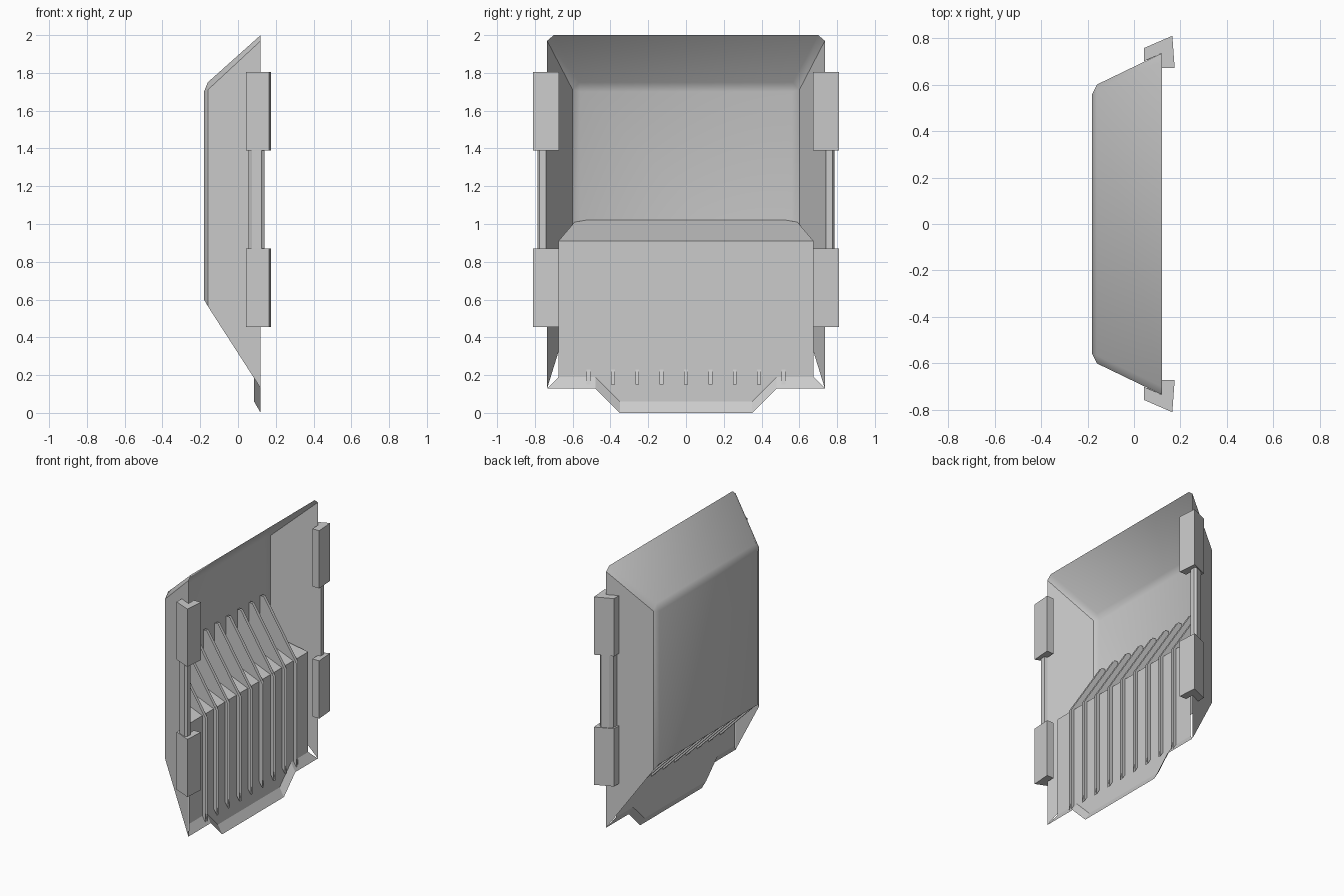
import bpy, bmesh

if "Cube" in bpy.data.objects:
    bpy.data.objects.remove(bpy.data.objects["Cube"])


def make(name, faces, smooth=False):
    """Build an object from a list of polygons given as 3D points."""
    bm = bmesh.new()
    for f in faces:
        bm.faces.new([bm.verts.new(p) for p in f])
    bmesh.ops.remove_doubles(bm, verts=bm.verts, dist=0.0005)
    bmesh.ops.recalc_face_normals(bm, faces=bm.faces)
    me = bpy.data.meshes.new(name)
    bm.to_mesh(me)
    bm.free()
    ob = bpy.data.objects.new(name, me)
    bpy.context.collection.objects.link(ob)
    if smooth:
        bpy.ops.object.select_all(action='DESELECT')
        ob.select_set(True)
        bpy.context.view_layer.objects.active = ob
        bpy.ops.object.shade_smooth_by_angle(angle=0.6)
    return ob


def strips(rings):
    """Quads between neighbouring open outlines."""
    out = []
    for a, b in zip(rings, rings[1:]):
        for i in range(len(a) - 1):
            quad = []
            for p in (a[i], a[i + 1], b[i + 1], b[i]):
                if p not in quad:
                    quad.append(p)
            if len(quad) > 2:
                out.append(quad)
    return out


def mirrored(x, half):
    """Half outline (y, z) mirrored over y into a full open outline at x."""
    return [(x, y, z) for y, z in half] + [(x, -y, z) for y, z in reversed(half)]


def prism(profile, z0, z1):
    lo = [(x, y, z0) for x, y in profile]
    hi = [(x, y, z1) for x, y in profile]
    n = len(lo)
    return [lo, hi] + [[lo[i], lo[(i + 1) % n], hi[(i + 1) % n], hi[i]] for i in range(n)]


# Outer pan: back plate, softened edge and flared walls, open at the bottom
back = mirrored(-0.18, [(0.56, 0.60), (0.56, 1.70), (0.56, 1.70)])
mid = mirrored(-0.16, [(0.60, 0.565), (0.60, 1.71), (0.565, 1.75)])
rim = mirrored(0.12, [(0.735, 0.13), (0.735, 1.97), (0.70, 2.0)])
plate = [back[0], back[1], back[4], back[5]]
make("outer_pan", strips([back, mid, rim]) + [plate], smooth=True)

# Lower front panel with its sloping shelf and flared lip
inner = mirrored(0.085, [(0.675, 0.91), (0.675, 0.19), (0.48, 0.19), (0.35, 0.06)])
outer = mirrored(0.12, [(0.735, 0.13), (0.48, 0.13), (0.35, 0.0)])
shelf = mirrored(0.085, [(0.675, 0.91)])
shelf = [shelf[0], (-0.16, 0.59, 1.01), (-0.18, 0.53, 1.02),
         (-0.18, -0.53, 1.02), (-0.16, -0.59, 1.01), shelf[1]]
make("front_panel", [inner, shelf] + strips([inner[1:-1], outer]))

# Row of hollow vertical fins running through the panel
side = [(0.11, 0.15), (0.11, 0.90), (-0.15, 1.31), (-0.178, 1.31),
        (-0.178, 0.60), (0.085, 0.33), (0.085, 0.19)]
fins = []
for i in range(9):
    y = (i - 4) * 0.129
    for d in (-0.01, 0.01):
        fins.append([(x, y + d, z) for x, z in side])
    fins.append([(0.11, y - 0.01, 0.15), (0.11, y + 0.01, 0.15),
                 (0.09, y + 0.01, 0.23), (0.09, y - 0.01, 0.23)])
make("fins", fins)

# Side clips and the rails joining them
for s, label in ((1, "left"), (-1, "right")):
    clip = [(0.042, s * 0.70), (0.042, s * 0.757), (0.165, s * 0.81),
            (0.175, s * 0.672), (0.12, s * 0.672), (0.12, s * 0.735)]
    for z0, z1, pos in ((0.455, 0.87, "lower"), (1.39, 1.805, "upper")):
        make(f"{label}_{pos}_clip", prism(clip, z0, z1))
    rail = [(0.055, s * 0.705), (0.055, s * 0.745), (0.075, s * 0.765),
            (0.125, s * 0.785), (0.14, s * 0.775), (0.14, s * 0.74), (0.12, s * 0.735)]
    make(f"{label}_rail", prism(rail, 0.80, 1.45))
